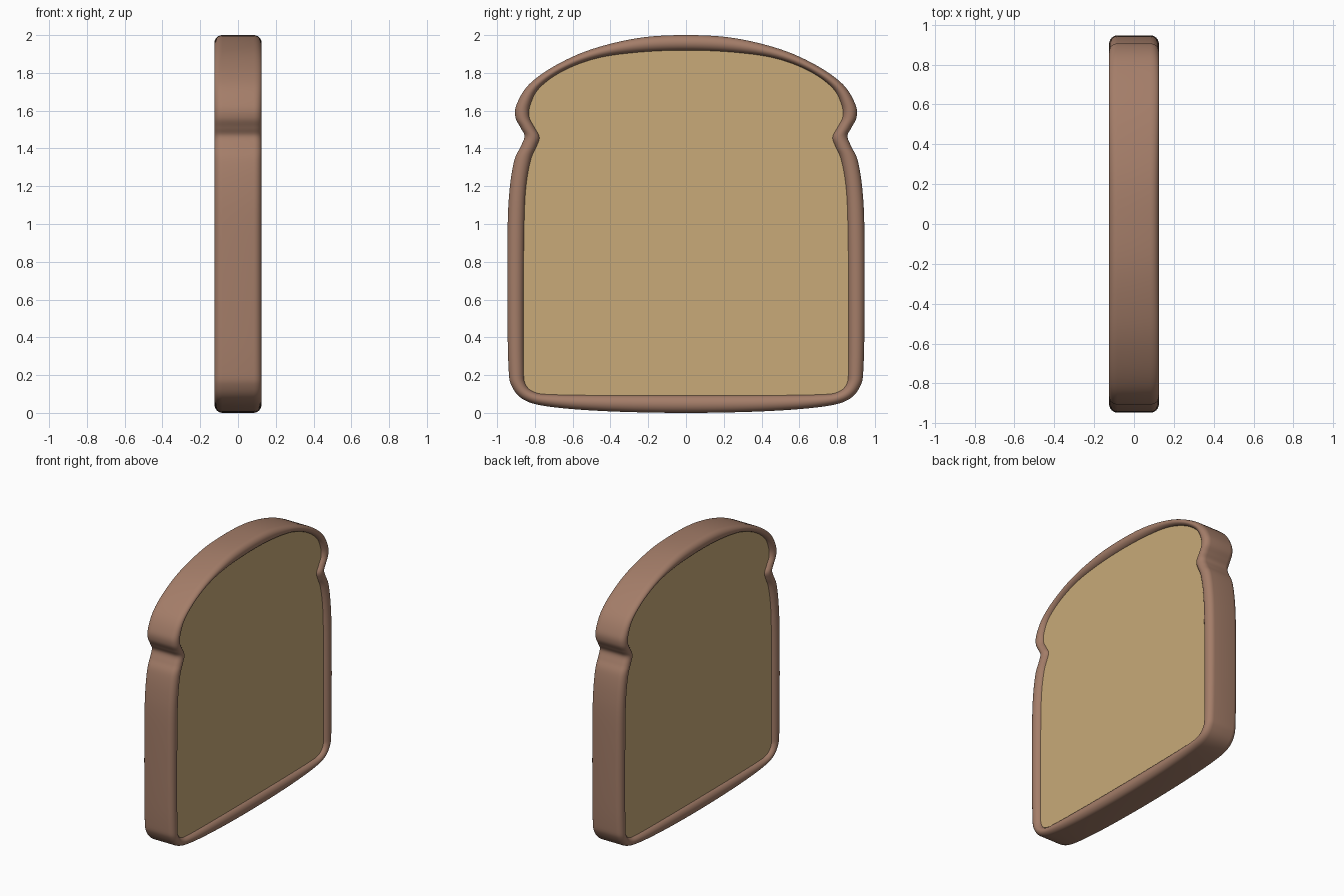
import bpy, bmesh, math
from mathutils import Vector

if "Cube" in bpy.data.objects:
    bpy.data.objects.remove(bpy.data.objects["Cube"])

# Right half of the slice outline (y, z), bottom centre to top centre
OUTER = [(0, 0), (.4, .008), (.7, .03), (.85, .065), (.922, .14), (.94, .25),
         (.946, .6), (.944, 1.0), (.932, 1.2), (.908, 1.34), (.875, 1.41),
         (.855, 1.465), (.876, 1.51), (.903, 1.565), (.896, 1.635), (.83, 1.74),
         (.69, 1.84), (.5, 1.925), (.25, 1.985), (0, 2.0)]
# Matching inner edge of the crust
INNER = [(0, .093), (.4, .094), (.7, .098), (.8, .11), (.85, .155), (.858, .25),
         (.859, .6), (.855, 1.0), (.845, 1.2), (.82, 1.34), (.79, 1.41),
         (.775, 1.46), (.80, 1.51), (.828, 1.565), (.823, 1.63), (.775, 1.72),
         (.65, 1.81), (.47, 1.877), (.25, 1.908), (0, 1.918)]
STEPS = 6


def smooth_loop(half):
    """Mirror the half outline and run a closed smooth curve through it."""
    pts = [Vector(p) for p in half]
    pts += [Vector((-p.x, p.y)) for p in reversed(pts[1:-1])]
    n, out = len(pts), []
    for i in range(n):
        a, b, c, d = (pts[(i + k) % n] for k in (-1, 0, 1, 2))
        for s in range(STEPS):
            t = s / STEPS
            out.append(0.5 * (2 * b + (c - a) * t + (2 * a - 5 * b + 4 * c - d) * t**2
                              + (3 * b - a - 3 * c + d) * t**3))
    return out


def finish(bm, name, color):
    bmesh.ops.recalc_face_normals(bm, faces=bm.faces)
    mesh = bpy.data.meshes.new(name)
    bm.to_mesh(mesh)
    bm.free()
    obj = bpy.data.objects.new(name, mesh)
    bpy.context.collection.objects.link(obj)
    mat = bpy.data.materials.new(name + "_colour")
    mat.diffuse_color = (*color, 1)
    mat.use_nodes = True
    mat.node_tree.nodes["Principled BSDF"].inputs["Base Color"].default_value = mat.diffuse_color
    mesh.materials.append(mat)
    bpy.ops.object.select_all(action='DESELECT')
    obj.select_set(True)
    bpy.context.view_layer.objects.active = obj
    bpy.ops.object.shade_smooth_by_angle(angle=math.radians(40))
    return obj


def add_ring(bm, x, t):
    """Loop at depth x, blended from outer (t=0) to inner (t=1) outline."""
    return [bm.verts.new((x, *o.lerp(i, t))) for o, i in zip(outer, inner)]


def bridge(bm, a, b):
    n = len(a)
    for i in range(n):
        j = (i + 1) % n
        bm.faces.new((a[i], a[j], b[j], b[i]))


outer, inner = smooth_loop(OUTER), smooth_loop(INNER)

# Crust: rounded cross-section carried around the outline
edge = []
for k in range(13):
    a = math.pi * k / 12
    edge.append((0.083 + 0.042 * math.sin(a), 0.5 - 0.5 * math.cos(a)))
section = edge + [(-x, t) for x, t in reversed(edge)]
bm = bmesh.new()
rings = [add_ring(bm, x, t) for x, t in section]
for k in range(len(rings)):
    bridge(bm, rings[k], rings[(k + 1) % len(rings)])
finish(bm, "crust", (0.37, 0.205, 0.14))

# Crumb: flat slab set slightly below the crust edge
bm = bmesh.new()
front, back = add_ring(bm, 0.098, 0.98), add_ring(bm, -0.098, 0.98)
bridge(bm, front, back)
bm.faces.new(front)
bm.faces.new(back)
finish(bm, "crumb", (0.58, 0.40, 0.19))
